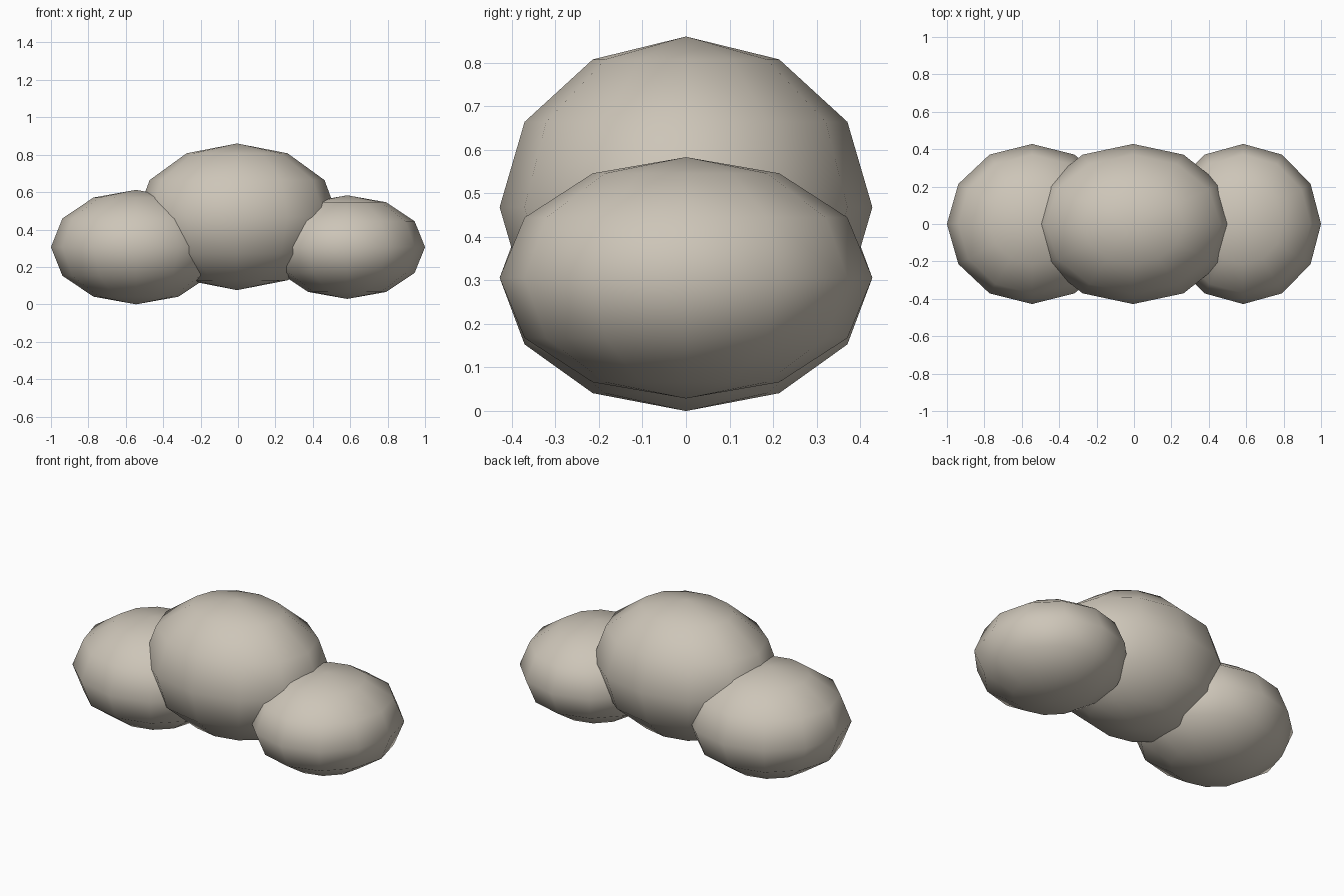
import bpy

cube = bpy.data.objects.get("Cube")
if cube:
    bpy.data.objects.remove(cube, do_unlink=True)

# Single warm stone colour
stone = bpy.data.materials.new("warm_grey")
stone.use_nodes = True
colour = (0.61, 0.56, 0.48, 1)
stone.diffuse_color = colour
stone.node_tree.nodes["Principled BSDF"].inputs["Base Color"].default_value = colour


def puff(name, x, z, rx, rz, ry=0.428):
    """Low-poly ellipsoid with smooth shading."""
    bpy.ops.mesh.primitive_uv_sphere_add(segments=12, ring_count=6, radius=1, location=(x, 0, z))
    ob = bpy.context.object
    ob.name = name
    ob.scale = (rx, ry, rz)
    bpy.ops.object.transform_apply(location=False, rotation=False, scale=True)
    bpy.ops.object.shade_smooth()
    ob.data.materials.append(stone)


# Large middle lobe with a smaller lobe on each side
puff("middle_lobe", -0.005, 0.468, 0.54, 0.392)
puff("right_lobe", -0.545, 0.306, 0.455, 0.306)
puff("left_lobe", 0.584, 0.306, 0.416, 0.277)
